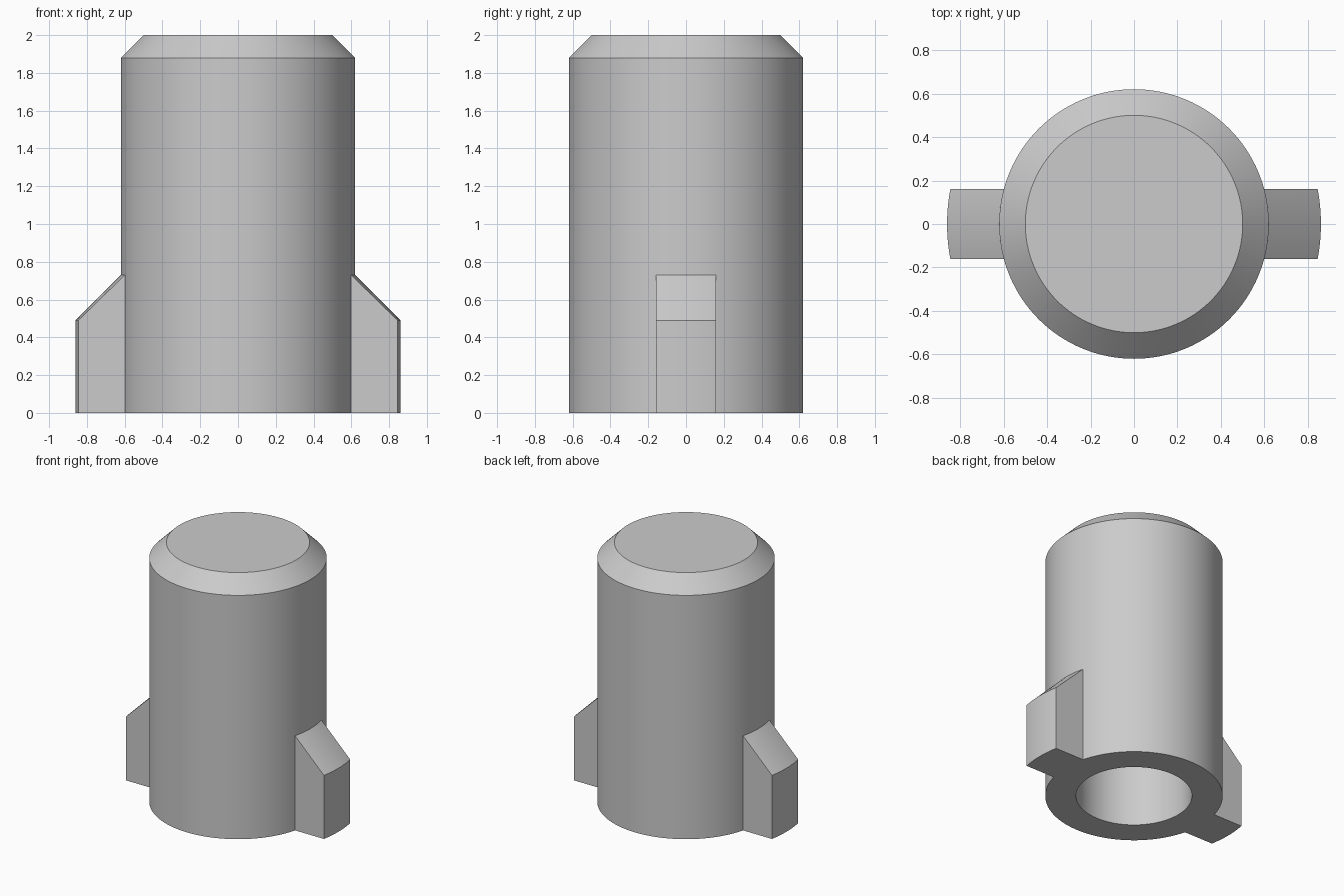
import bpy, bmesh, math

if "Cube" in bpy.data.objects:
    bpy.data.objects.remove(bpy.data.objects["Cube"])

grey = bpy.data.materials.new("plain grey")
grey.use_nodes = True
colour = (0.6, 0.6, 0.6, 1)
grey.diffuse_color = colour
grey.node_tree.nodes["Principled BSDF"].inputs["Base Color"].default_value = colour


def finish(name, bm):
    bmesh.ops.recalc_face_normals(bm, faces=bm.faces)
    mesh = bpy.data.meshes.new(name)
    bm.to_mesh(mesh)
    bm.free()
    mesh.materials.append(grey)
    obj = bpy.data.objects.new(name, mesh)
    bpy.context.collection.objects.link(obj)
    bpy.ops.object.select_all(action="DESELECT")
    obj.select_set(True)
    bpy.context.view_layer.objects.active = obj
    bpy.ops.object.shade_smooth_by_angle(angle=math.radians(30))
    return obj


# Chamfered cylinder with a blind bore from below
SEGMENTS = 128
profile = [(0.405, 1.5), (0.405, 0), (0.62, 0), (0.62, 1.88), (0.5, 2)]
bm = bmesh.new()
rings = []
for r, z in profile:
    ring = []
    for i in range(SEGMENTS):
        a = math.tau * i / SEGMENTS
        ring.append(bm.verts.new((r * math.cos(a), r * math.sin(a), z)))
    rings.append(ring)
for low, high in zip(rings, rings[1:]):
    for i in range(SEGMENTS):
        j = (i + 1) % SEGMENTS
        bm.faces.new((low[i], low[j], high[j], high[i]))
bm.faces.new(rings[0])
bm.faces.new(rings[-1])
finish("body", bm)


# Parallel-sided lugs with a rounded outer face and conical top
def lug(name, side):
    outline = [(0.615, 0), (0.86, 0), (0.86, 0.49), (0.62, 0.73), (0.615, 0.73)]
    steps, half = 16, 0.16
    bm = bmesh.new()
    slices = []
    for i in range(steps + 1):
        y = half * (2 * i / steps - 1)
        slices.append([bm.verts.new((side * math.sqrt(r * r - y * y), y, z))
                       for r, z in outline])
    for a, b in zip(slices, slices[1:]):
        for k in range(len(outline)):
            n = (k + 1) % len(outline)
            bm.faces.new((a[k], a[n], b[n], b[k]))
    bm.faces.new(slices[0])
    bm.faces.new(slices[-1])
    finish(name, bm)


lug("left_lug", 1)
lug("right_lug", -1)
